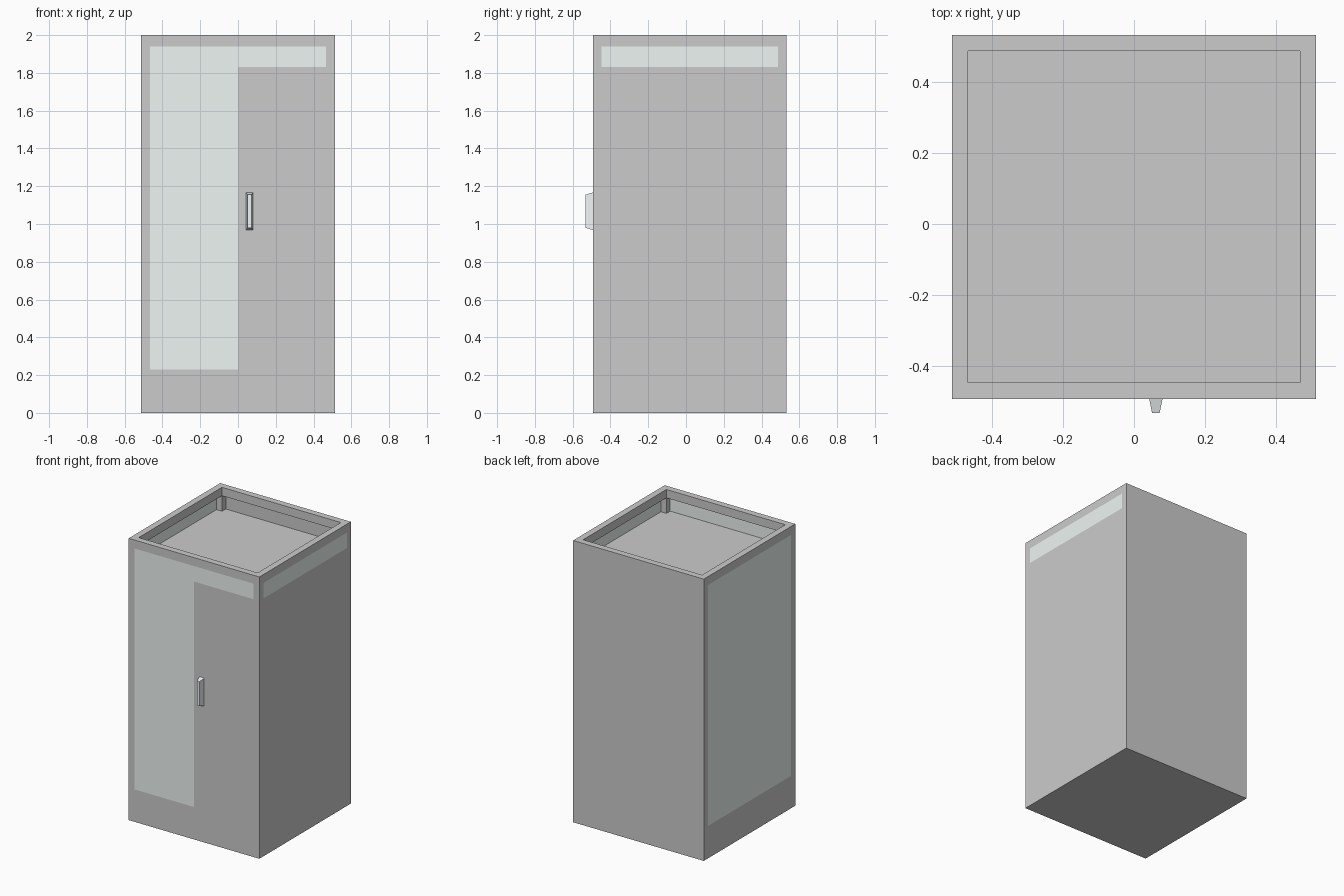
import bpy, bmesh

if "Cube" in bpy.data.objects:
    bpy.data.objects.remove(bpy.data.objects["Cube"])

X, YF, YB, H = 0.513, -0.493, 0.533, 2.0   # outer half width, front, back, height
T = 0.046                                  # frame thickness
SILL, CEIL, HEAD = 0.23, 1.83, 1.94        # opening bottom, ceiling, opening top
P = 0.003                                  # panel thickness


def material(name, rgb):
    m = bpy.data.materials.new(name)
    m.diffuse_color = (*rgb, 1)
    m.use_nodes = True
    m.node_tree.nodes["Principled BSDF"].inputs["Base Color"].default_value = m.diffuse_color
    return m


def box(name, x, y, z, mat=None):
    bm = bmesh.new()
    bmesh.ops.create_cube(bm, size=1)
    for v in bm.verts:
        v.co = [r[0] if c < 0 else r[1] for c, r in zip(v.co, (x, y, z))]
    me = bpy.data.meshes.new(name)
    bm.to_mesh(me)
    bm.free()
    ob = bpy.data.objects.new(name, me)
    bpy.context.collection.objects.link(ob)
    if mat:
        me.materials.append(mat)
    return ob


glass = material("glass", (0.85, 0.92, 0.89))
metal = material("metal", (0.86, 0.91, 0.92))

# Frame: one block hollowed from the top, with an opening in each wall
frame = box("frame", (-X, X), (YF, YB), (0, H))
ix, iy = (-X + T, X - T), (YF + T, YB - T)
cutters = [box("shaft_cutter", ix, iy, (SILL, H + 0.1)),
           box("side_cutter", (-X - 0.1, X + 0.1), iy, (SILL, HEAD)),
           box("front_cutter", ix, (YF - 0.1, YB + 0.1), (SILL, HEAD))]
bpy.context.view_layer.objects.active = frame
for c in cutters:
    mod = frame.modifiers.new("cut", "BOOLEAN")
    mod.operation = "DIFFERENCE"
    mod.solver = "EXACT"
    mod.object = c
    bpy.ops.object.modifier_apply(modifier=mod.name)
    bpy.data.objects.remove(c, do_unlink=True)

# Inner cabin whose top is the recessed ceiling
box("cabin", (-X + P, X - P), iy, (SILL, CEIL))
box("cabin_depth", ix, (YF + P, YB - P), (SILL, CEIL - 0.0005))

# Flush panels: glass left side, glass bands above, solid door, side and back
box("left_glass", (-X, -X + P), iy, (SILL, HEAD), glass)
box("right_glass_band", (X - P, X), iy, (CEIL, HEAD), glass)
box("right_panel", (X - P, X), iy, (SILL, CEIL))
box("front_glass", (ix[0], 0), (YF, YF + P), (SILL, HEAD), glass)
box("front_glass_band", (0, ix[1]), (YF, YF + P), (CEIL, HEAD), glass)
box("door", (0, ix[1]), (YF, YF + P), (SILL, CEIL))
box("back_panel", ix, (YB - P, YB), (SILL, HEAD))

# Tapered door handle
handle = box("door_handle", (0.043, 0.08), (-0.533, YF), (0.968, 1.167), metal)
for v in handle.data.vertices:
    if v.co.y < -0.52:
        v.co.x += 0.008 if v.co.x < 0.06 else -0.008
        v.co.z += 0.012 if v.co.z < 1.06 else -0.012
